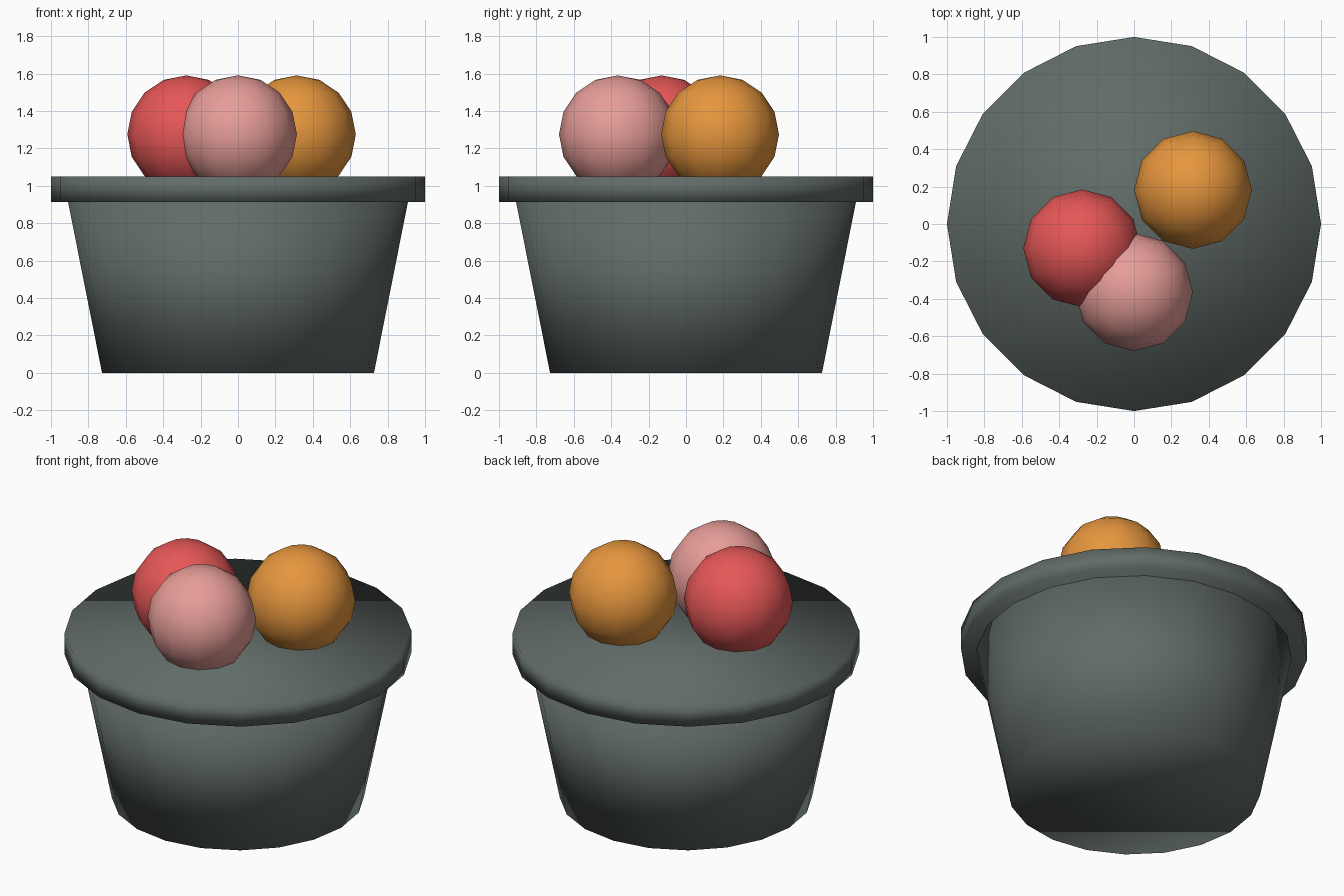
import bpy

if "Cube" in bpy.data.objects:
    bpy.data.objects.remove(bpy.data.objects["Cube"])


def material(name, color):
    m = bpy.data.materials.new(name)
    m.diffuse_color = (*color, 1.0)
    m.use_nodes = True
    m.node_tree.nodes["Principled BSDF"].inputs["Base Color"].default_value = m.diffuse_color
    return m


def finish(name, mat):
    """Name, colour and smooth-shade the newest object."""
    obj = bpy.context.object
    obj.name = name
    obj.data.materials.append(mat)
    bpy.ops.object.shade_smooth()


def drum(name, r_bottom, r_top, z0, z1, mat):
    """Closed twenty-sided tapered drum between two heights."""
    bpy.ops.mesh.primitive_cone_add(
        vertices=20, radius1=r_bottom, radius2=r_top, depth=z1 - z0,
        location=(0, 0, (z0 + z1) / 2), end_fill_type='NGON')
    finish(name, mat)


def ball(name, x, y, mat):
    bpy.ops.mesh.primitive_uv_sphere_add(
        segments=12, ring_count=8, radius=0.315, location=(x, y, 1.275))
    finish(name, mat)


slate = material("slate_grey", (0.117, 0.147, 0.136))
red = material("red", (0.79, 0.095, 0.095))
pink = material("pink", (0.79, 0.337, 0.314))
orange = material("orange", (0.79, 0.305, 0.048))

# Tapered pot and its wider rim
drum("pot_body", 0.727, 0.909, 0.0, 0.915, slate)
drum("pot_rim", 1.0, 1.0, 0.914, 1.05, slate)

# Three balls half sunk into the top
ball("red_ball", -0.277, -0.13, red)
ball("pink_ball", 0.0, -0.364, pink)
ball("orange_ball", 0.315, 0.182, orange)
